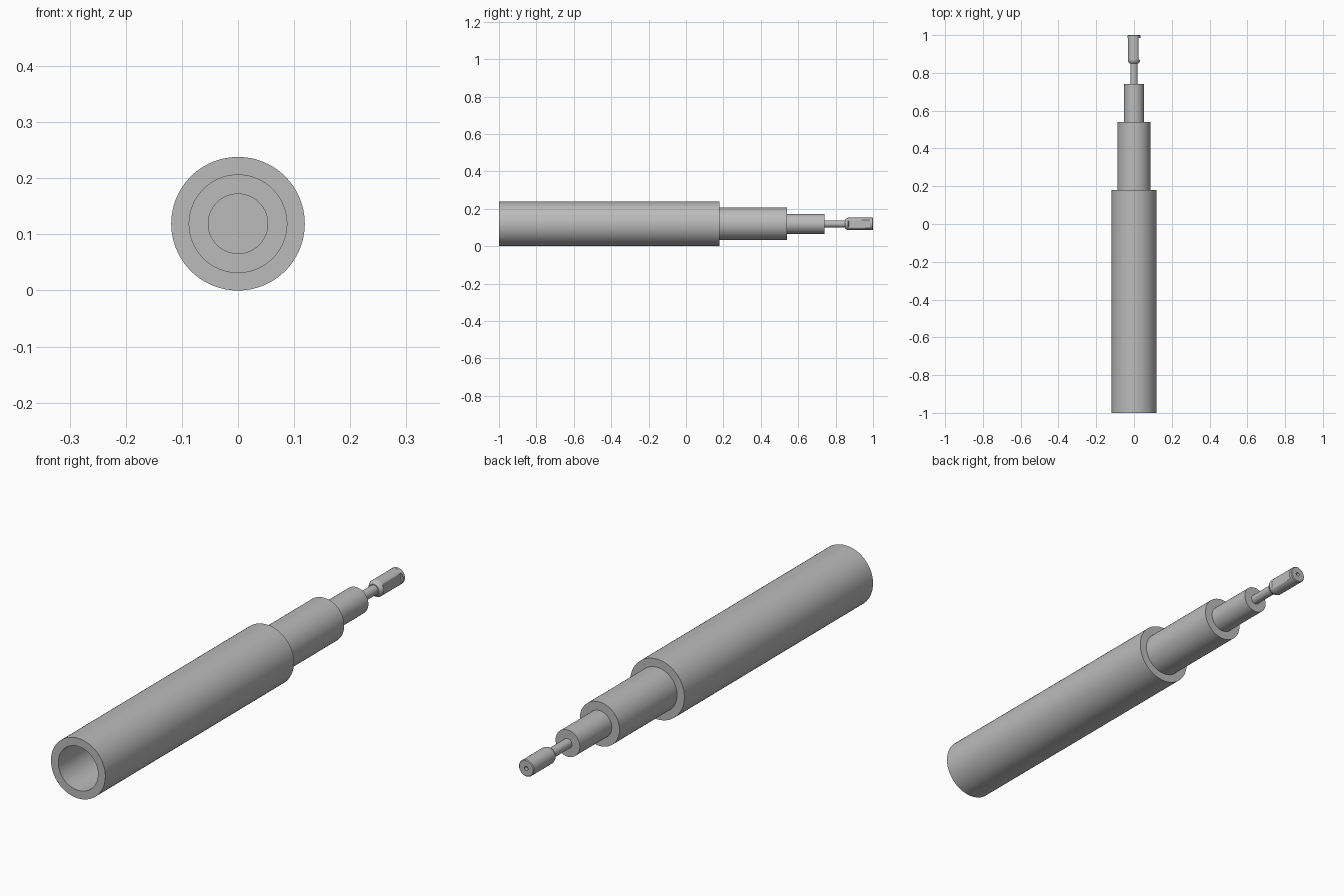
import bpy, bmesh, math

if "Cube" in bpy.data.objects:
    bpy.data.objects.remove(bpy.data.objects["Cube"], do_unlink=True)

AXIS_Z = 0.119
SEGMENTS = 96

grey = bpy.data.materials.new("plain grey")
grey.use_nodes = True
colour = (0.5, 0.5, 0.5, 1)
grey.diffuse_color = colour
grey.node_tree.nodes["Principled BSDF"].inputs["Base Color"].default_value = colour


def lathe(name, profile, closed=False, flat=None):
    """Turn (y, radius) points about the long axis; flat = (y0, y1, x limit)."""
    bm = bmesh.new()
    rings = []
    for i, (y, r) in enumerate(profile):
        if r == 0:
            rings.append([bm.verts.new((0, y, AXIS_Z))] * SEGMENTS)
            continue
        ring = []
        for s in range(SEGMENTS):
            a = 2 * math.pi * s / SEGMENTS
            x, z = r * math.cos(a), r * math.sin(a)
            if flat and flat[0] <= i <= flat[1]:
                x = min(x, flat[2])
            ring.append(bm.verts.new((x, y, AXIS_Z + z)))
        rings.append(ring)
    pairs = list(zip(rings, rings[1:]))
    if closed:
        pairs.append((rings[-1], rings[0]))
    for a, b in pairs:
        for s in range(SEGMENTS):
            t = (s + 1) % SEGMENTS
            corners = list(dict.fromkeys((a[s], a[t], b[t], b[s])))
            bm.faces.new(corners)
    bmesh.ops.dissolve_degenerate(bm, dist=1e-6, edges=bm.edges[:])
    bmesh.ops.recalc_face_normals(bm, faces=bm.faces[:])
    mesh = bpy.data.meshes.new(name)
    bm.to_mesh(mesh)
    bm.free()
    mesh.materials.append(grey)
    obj = bpy.data.objects.new(name, mesh)
    bpy.context.collection.objects.link(obj)
    bpy.ops.object.select_all(action="DESELECT")
    obj.select_set(True)
    bpy.context.view_layer.objects.active = obj
    bpy.ops.object.shade_smooth_by_angle(angle=math.radians(25))
    return obj


def tube(name, start, end, outer, inner):
    lathe(name, [(start, outer), (end, outer), (end, inner), (start, inner)], closed=True)


# Nested telescoping sleeves, open at the front
tube("outer_sleeve", -1.0, 0.18, 0.119, 0.087)
tube("middle_sleeve", 0.06, 0.54, 0.087, 0.053)

# Solid inner cylinder
lathe("inner_cylinder", [(0.42, 0), (0.42, 0.053), (0.74, 0.053), (0.74, 0)])

# Thin rod
lathe("rod", [(0.70, 0), (0.70, 0.019), (0.87, 0.019), (0.87, 0)])

# End fitting with flared neck, one milled flat, end lip and small centre hole
lathe("end_fitting", [
    (0.85, 0), (0.85, 0.022), (0.857, 0.029), (0.866, 0.033),
    (0.872, 0.033), (0.985, 0.033),
    (0.985, 0.0331), (0.997, 0.0331), (1.0, 0.030),
    (1.0, 0.008), (0.985, 0.008), (0.985, 0)],
    flat=(4, 5, 0.025))
